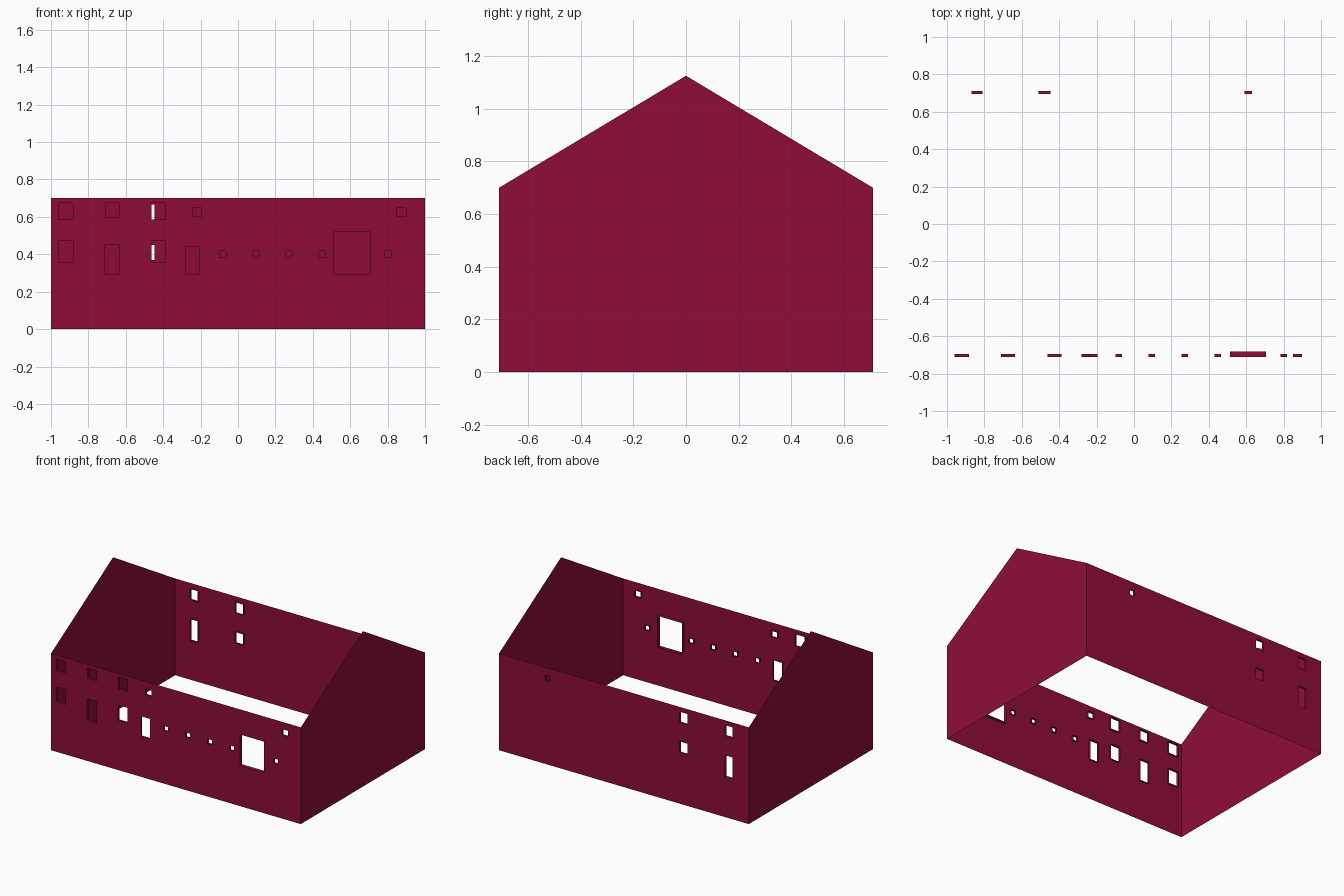
import bpy, bmesh

cube = bpy.data.objects.get("Cube")
if cube:
    bpy.data.objects.remove(cube)

HALF_X, HALF_Y, EAVE, RIDGE = 1.0, 0.71, 0.70, 1.125

red = bpy.data.materials.new("crimson_wall")
red.use_nodes = True
red.diffuse_color = (0.275, 0.004, 0.040, 1)
red.node_tree.nodes["Principled BSDF"].inputs["Base Color"].default_value = red.diffuse_color


def finish(name, bm):
    mesh = bpy.data.meshes.new(name)
    bm.to_mesh(mesh)
    bm.free()
    mesh.materials.append(red)
    obj = bpy.data.objects.new(name, mesh)
    bpy.context.collection.objects.link(obj)
    return obj


def loop_edges(bm, points):
    verts = [bm.verts.new(p) for p in points]
    return [bm.edges.new((v, verts[i - 1])) for i, v in enumerate(verts)]


def rect(x0, x1, z0, z1, y):
    return [(x0, y, z0), (x1, y, z0), (x1, y, z1), (x0, y, z1)]


def long_wall(name, side, openings):
    """Thin wall with holes; each hole gets a reveal turned inward."""
    bm = bmesh.new()
    y = side * HALF_Y
    edges = loop_edges(bm, rect(-HALF_X, HALF_X, 0, EAVE, y))
    holes = []
    for x0, x1, z0, z1 in openings:
        ring = loop_edges(bm, rect(x0, x1, z0, z1, y))
        holes.append((ring, 0.027 if x1 - x0 > 0.15 else 0.016))
        edges += ring
    bmesh.ops.triangle_fill(bm, edges=edges, use_beauty=True, normal=(0, side, 0))
    for ring, depth in holes:
        new = bmesh.ops.extrude_edge_only(bm, edges=ring)["geom"]
        verts = [g for g in new if isinstance(g, bmesh.types.BMVert)]
        bmesh.ops.translate(bm, verts=verts, vec=(0, -side * depth, 0))
    return finish(name, bm)


# Front wall: upper windows, lower windows, big window, row of small vents
front = [
    (-0.96, -0.883, 0.587, 0.674), (-0.708, -0.637, 0.597, 0.674),
    (-0.462, -0.388, 0.587, 0.674), (-0.243, -0.194, 0.603, 0.647),
    (0.849, 0.898, 0.603, 0.647),
    (-0.96, -0.883, 0.36, 0.47), (-0.71, -0.637, 0.292, 0.449),
    (-0.462, -0.388, 0.36, 0.47), (-0.281, -0.209, 0.292, 0.438),
    (0.512, 0.706, 0.292, 0.518),
]
front += [(x - 0.017, x + 0.017, 0.383, 0.417) for x in (-0.082, 0.095, 0.271, 0.447, 0.8)]
long_wall("front_wall", -1, front)

# Back wall
back = [
    (-0.87, -0.81, 0.587, 0.665), (-0.87, -0.81, 0.292, 0.447),
    (-0.51, -0.447, 0.587, 0.665), (-0.51, -0.447, 0.37, 0.45),
    (0.59, 0.632, 0.60, 0.643),
]
long_wall("back_wall", 1, back)

# Gable end walls
for name, x in (("left_gable_wall", HALF_X), ("right_gable_wall", -HALF_X)):
    bm = bmesh.new()
    outline = [(-HALF_Y, 0), (HALF_Y, 0), (HALF_Y, EAVE), (0, RIDGE), (-HALF_Y, EAVE)]
    if x < 0:
        outline.reverse()
    bm.faces.new([bm.verts.new((x, y, z)) for y, z in outline])
    finish(name, bm)
